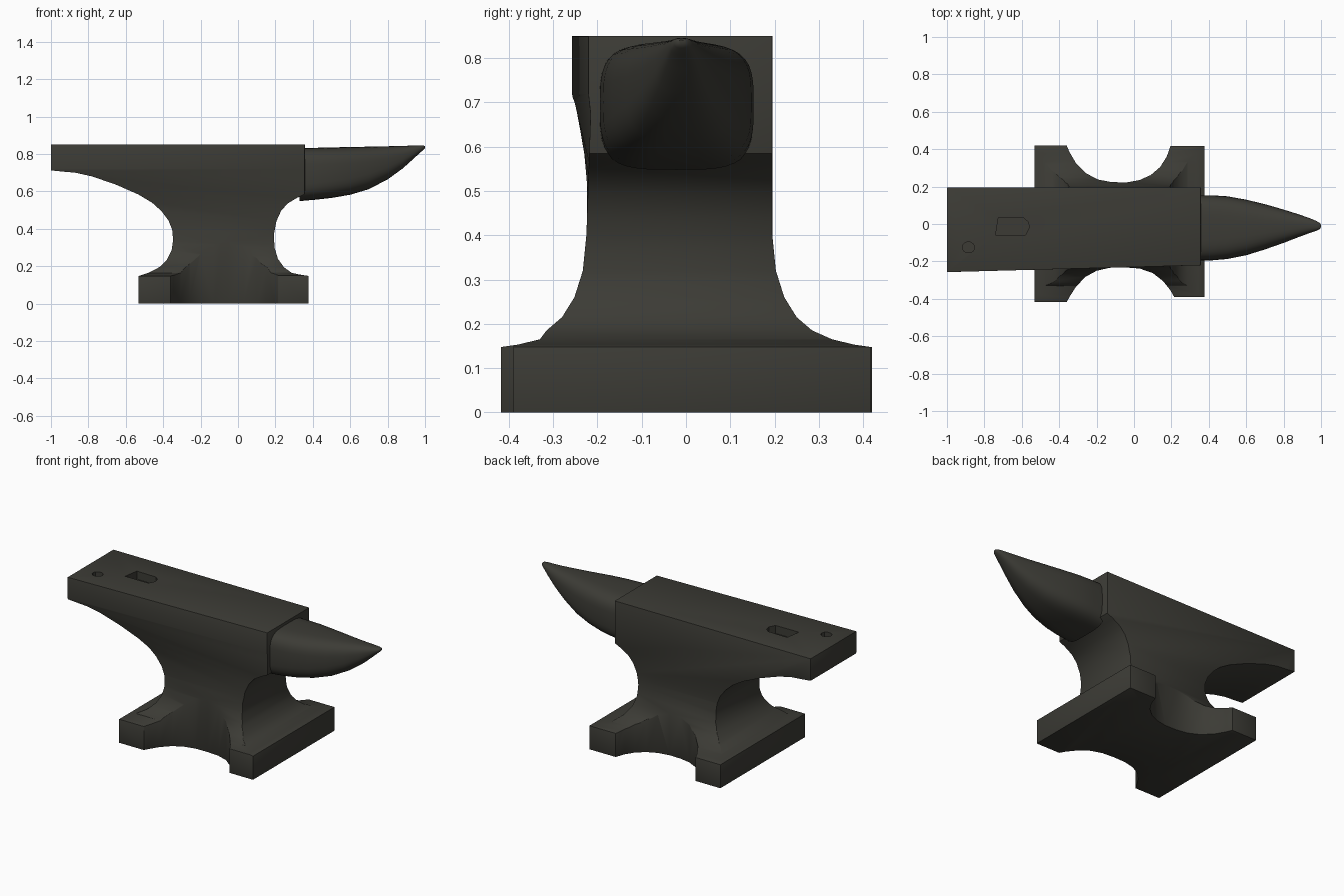
import bpy, bmesh, math

if "Cube" in bpy.data.objects:
    bpy.data.objects.remove(bpy.data.objects["Cube"])

iron = bpy.data.materials.new("dark iron")
iron.diffuse_color = (0.045, 0.044, 0.036, 1)
iron.use_nodes = True
iron.node_tree.nodes["Principled BSDF"].inputs["Base Color"].default_value = iron.diffuse_color


def make_object(name, bm):
    bmesh.ops.recalc_face_normals(bm, faces=bm.faces)
    mesh = bpy.data.meshes.new(name)
    bm.to_mesh(mesh)
    bm.free()
    mesh.materials.append(iron)
    ob = bpy.data.objects.new(name, mesh)
    bpy.context.collection.objects.link(ob)
    return ob


def skin(name, rings):
    """Join matching rings of points into a closed solid."""
    bm = bmesh.new()
    loops = [[bm.verts.new(p) for p in ring] for ring in rings]
    n = len(loops[0])
    for a, b in zip(loops, loops[1:]):
        for i in range(n):
            j = (i + 1) % n
            bm.faces.new((a[i], a[j], b[j], b[i]))
    bm.faces.new(loops[0])
    bm.faces.new(loops[-1][::-1])
    return make_object(name, bm)


def boolean(ob, other, op):
    m = ob.modifiers.new(op.title(), 'BOOLEAN')
    m.operation, m.solver, m.object = op, 'EXACT', other
    other.hide_render = True
    other.hide_set(True)


def smooth(ob, angle):
    bpy.ops.object.select_all(action='DESELECT')
    ob.select_set(True)
    bpy.context.view_layer.objects.active = ob
    bpy.ops.object.shade_smooth_by_angle(angle=math.radians(angle))


# Body: side silhouette, trimmed by the end and plan silhouettes
side = [(-1, .85), (.357, .85), (.357, .585), (.315, .565), (.265, .535), (.23, .495),
        (.205, .44), (.192, .37), (.195, .30), (.213, .24), (.245, .195), (.285, .165),
        (.33, .155), (.377, .148), (.377, 0), (-.532, 0), (-.532, .147), (-.475, .166),
        (-.42, .195), (-.38, .235), (-.355, .285), (-.347, .34), (-.352, .395),
        (-.372, .445), (-.41, .495), (-.46, .54), (-.53, .582), (-.65, .635),
        (-.78, .68), (-.87, .70), (-.94, .706), (-1, .712)]
body = skin("anvil_body", [[(x, y, z) for x, z in side] for y in (-.6, .6)])


def end_profile(front):
    flank = [(.195, .95), (.195, .40), (.203, .32), (.222, .26), (.25, .215),
             (.285, .185), (.33, .165), (.38, .153), (.45, .143), (.45, -.1)]
    back = flank
    fr = [(front, .95), (front, .72)] + [(-y - .03 * (y < .3), z) for y, z in flank[1:]]
    return back + fr[::-1]


ends = skin("end_trim", [[(x, y, z) for y, z in end_profile(f)]
                         for x, f in ((-1.1, -.26), (.6, -.214))])

plan = [(-1.1, .42), (-.36, .42), (-.345, .385), (-.31, .325), (-.255, .27), (-.19, .237),
        (-.12, .224), (-.04, .222), (.03, .235), (.09, .262), (.14, .305), (.175, .36),
        (.195, .417), (.6, .417),
        (.6, -.39), (.215, -.39), (.195, -.355), (.155, -.305), (.10, -.262), (.03, -.238),
        (-.05, -.232), (-.13, -.234), (-.20, -.25), (-.26, -.283), (-.31, -.335),
        (-.345, -.39), (-.36, -.418), (-1.1, -.418)]
feet = skin("feet_trim", [[(x, y, z) for x, y in plan] for z in (-.2, 1.1)])

boolean(body, ends, 'INTERSECT')
boolean(body, feet, 'INTERSECT')
bev = body.modifiers.new("Bevel", 'BEVEL')
bev.width, bev.segments = .010, 2
bev.limit_method, bev.angle_limit = 'ANGLE', math.radians(38)

# Holes in the face
hardy = [(-.74, -.06), (-.58, -.058), (-.56, -.02), (-.565, .01), (-.59, .032), (-.725, .035)]
round_hole = [(-.885 + .033 * math.cos(t * math.pi / 5), -.125 + .03 * math.sin(t * math.pi / 5))
              for t in range(10)]
for name, pts, depth in (("square_hole", hardy, .05), ("round_hole", round_hole, .03)):
    cutter = skin(name + "_cutter", [[(x, y, z) for x, y in pts] for z in (.85 - depth, .95)])
    boolean(body, cutter, 'DIFFERENCE')

# Bake the cuts so the shading sees the final shape
final = bpy.data.meshes.new_from_object(body.evaluated_get(bpy.context.evaluated_depsgraph_get()))
body.modifiers.clear()
body.data = final
for ob in list(bpy.data.objects):
    if ob != body:
        bpy.data.objects.remove(ob)
smooth(body, 32)

# Horn: squarish sections (x, y min, y max, z min, z max) shrinking to the tip
sections = [(.33, -.195, .152, .548, .832), (.42, -.194, .153, .556, .833),
            (.50, -.187, .148, .565, .835), (.60, -.167, .130, .582, .837),
            (.70, -.136, .106, .612, .839), (.80, -.101, .077, .664, .841),
            (.88, -.070, .052, .722, .843), (.94, -.048, .031, .776, .845),
            (.975, -.036, .016, .808, .846), (.993, -.027, .006, .823, .845),
            (1.0, -.017, -.004, .831, .841)]
rings = []
N = 40
for x, y0, y1, z0, z1 in sections:
    power = 2 / (3.8 - 1.5 * (x - .33) / .67)
    ring = []
    for i in range(N):
        c, s = math.cos(2 * math.pi * i / N), math.sin(2 * math.pi * i / N)
        cy = math.copysign(abs(c) ** power, c)
        cz = math.copysign(abs(s) ** power, s)
        ring.append((x, (y0 + y1) / 2 + cy * (y1 - y0) / 2, (z0 + z1) / 2 + cz * (z1 - z0) / 2))
    rings.append(ring)
smooth(skin("horn", rings), 50)
